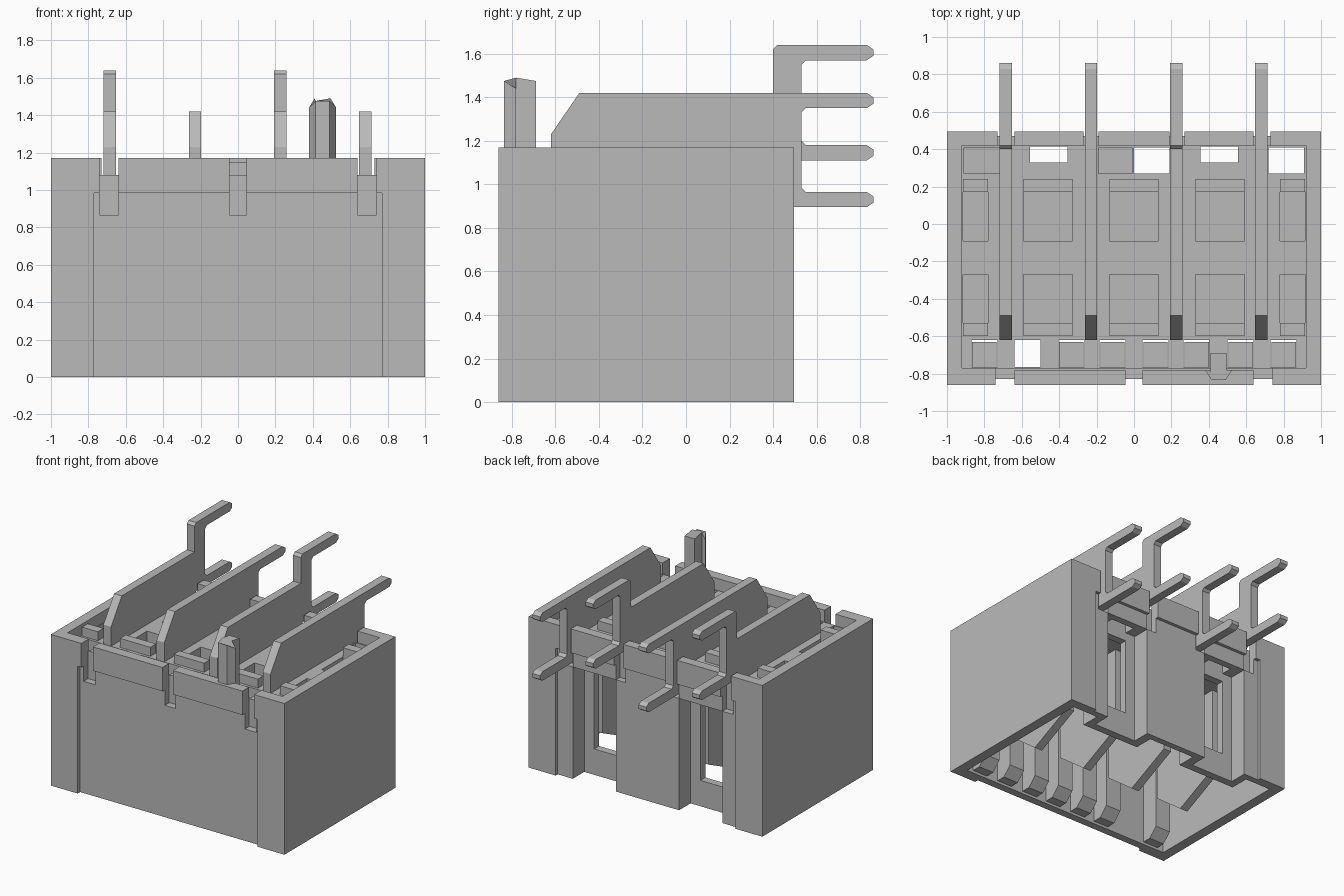
import bpy, bmesh

cube = bpy.data.objects.get("Cube")
if cube:
    bpy.data.objects.remove(cube, do_unlink=True)

grey = bpy.data.materials.new("plain grey")
grey.use_nodes = True
grey.diffuse_color = (0.49, 0.49, 0.49, 1)
grey.node_tree.nodes["Principled BSDF"].inputs["Base Color"].default_value = (0.49, 0.49, 0.49, 1)


def finish(name, bm):
    bmesh.ops.recalc_face_normals(bm, faces=bm.faces)
    me = bpy.data.meshes.new(name)
    bm.to_mesh(me)
    bm.free()
    me.materials.append(grey)
    ob = bpy.data.objects.new(name, me)
    bpy.context.collection.objects.link(ob)
    return ob


def boxes(name, items):
    """One object from boxes given as (x0, x1, y0, y1, z0, z1)."""
    bm = bmesh.new()
    for x0, x1, y0, y1, z0, z1 in items:
        vs = bmesh.ops.create_cube(bm, size=1)["verts"]
        for v in vs:
            v.co.x = x0 if v.co.x < 0 else x1
            v.co.y = y0 if v.co.y < 0 else y1
            v.co.z = z0 if v.co.z < 0 else z1
    return finish(name, bm)


def both(items):
    """Repeat boxes mirrored across x."""
    return items + [(-b, -a, c, d, e, f) for a, b, c, d, e, f in items]


def prism(name, points, place, vector):
    bm = bmesh.new()
    face = bm.faces.new([bm.verts.new(place(a, b)) for a, b in points])
    new = bmesh.ops.extrude_face_region(bm, geom=[face])["geom"]
    bmesh.ops.translate(bm, vec=vector, verts=[g for g in new if isinstance(g, bmesh.types.BMVert)])
    return finish(name, bm)


def cut(ob, items):
    cutter = boxes("cutter", items)
    cutter.hide_render = True
    mod = ob.modifiers.new("openings", 'BOOLEAN')
    mod.operation, mod.solver, mod.object = 'DIFFERENCE', 'EXACT', cutter
    bpy.context.view_layer.objects.active = ob
    bpy.ops.object.modifier_apply(modifier=mod.name)
    bpy.data.objects.remove(cutter, do_unlink=True)


F, B, H = -0.86, 0.495, 1.17      # front, back and height of the housing
LOW, DECK = 0.865, 1.08           # underside and top of the deck

# Side walls and corner columns
boxes("side_walls", both([(0.92, 1, F, B, 0, H)]))
boxes("corner_columns", both([
    (0.77, 0.92, F, -0.77, 0, H), (0.74, 0.77, F, -0.77, 0.985, H), (0.74, 0.77, -0.83, -0.77, LOW, 0.985),
    (0.77, 0.92, 0.42, B, 0, H), (0.73, 0.77, 0.42, B, 0.985, H), (0.73, 0.77, 0.42, 0.47, LOW, 0.985)]))

# Front wall with two upper plates, each with a raised band
boxes("front_panel", [(-0.77, 0.77, -0.83, -0.77, 0, LOW)])
boxes("front_upper_plates", both([
    (0.045, 0.64, -0.83, -0.78, LOW, 0.985), (0.045, 0.64, F, -0.78, 0.985, H)]))

# Back wall: centre block, recesses with windows, three upper plates
boxes("back_panel", both([(0.64, 0.77, 0.42, 0.47, 0, LOW), (0.64, 0.70, 0.27, 0.42, 0, LOW),
                          (0.20, 0.27, 0.27, 0.42, 0, LOW)]) + [(-0.27, 0.27, 0.42, 0.47, 0, LOW)])
recess = boxes("back_recess_walls", both([(0.27, 0.64, 0.27, 0.33, 0, LOW)]))
cut(recess, both([(0.355, 0.555, 0.2, 0.4, 0.2, 0.8)]))
boxes("back_upper_plates", [p for x0, x1 in ((-0.64, -0.27), (-0.19, 0.19), (0.27, 0.64))
                            for p in ((x0, x1, 0.42, 0.47, LOW, 0.985), (x0, x1, 0.42, B, 0.985, H))])

# Deck with slots and pockets
rib_x = (-0.80, -0.57, -0.335, -0.115, 0.115, 0.335, 0.57, 0.80)
holes = [(x - 0.07, x + 0.07, -0.765, -0.62, 0.5, 1.5) for x in rib_x]
holes += both([(0.355, 0.555, 0.33, 0.415, 0.5, 1.5)])
holes += [(0.0, 0.19, 0.27, 0.41, 0.5, 1.5), (0.72, 0.91, 0.27, 0.41, 0.5, 1.5),
          (-0.19, -0.01, 0.27, 0.41, 0.92, 1.5), (-0.91, -0.72, 0.27, 0.41, 0.92, 1.5)]
bays = [(-0.915, -0.78), (-0.59, -0.33), (-0.13, 0.13), (0.33, 0.59), (0.78, 0.915)]
for x0, x1 in bays:
    holes += [(x0, x1, y0, y0 + 0.26, 0.92, 1.5) for y0 in (-0.53, -0.09)]
deck = boxes("deck", [(-0.92, 0.92, -0.775, 0.42, LOW, DECK)])
cut(deck, holes)

# Raised bars beside the pockets
boxes("deck_bars", [(x0, x1, y0, y0 + 0.07, DECK, 1.15) for x0, x1 in bays for y0 in (-0.60, 0.17)])

# Ribs inside the front wall, one position left open
for x in rib_x:
    if x != -0.57:
        prism("front_rib", [(-0.77, 0.02), (-0.70, 0.02), (-0.63, 0.09), (-0.63, 0.95), (-0.77, 0.95)],
              lambda y, z: (x - 0.065, y, z), (0.13, 0, 0))

# Guide key on the front edge
key = prism("guide_key", [(0.38, -0.78), (0.415, -0.835), (0.49, -0.835), (0.525, -0.78),
                          (0.495, -0.78), (0.495, -0.69), (0.41, -0.69), (0.41, -0.78)],
            lambda x, y: (x, y, 1.0), (0, 0, 0.49))
for v in key.data.vertices:      # narrow the shoulders at the top
    if v.co.z > 1.4 and abs(v.co.x - 0.4525) > 0.06:
        v.co.z = 1.44
    elif v.co.z > 1.4 and (v.co.y < -0.8 or v.co.y > -0.7):
        v.co.z = 1.475


def tail(z):
    """Chamfered tail outline, going out along the bottom and back along the top."""
    return [(0.83, z), (0.86, z + 0.02), (0.86, z + 0.05), (0.83, z + 0.07)]


# Flat contacts: pointed lower blade, sloped upper front corner, two rear tails each
lower = [(-0.62, 0.87), (-0.52, 0.87), (-0.52, 0.24), (-0.26, 0.04), (0.10, 0.21), (0.10, 0.87)]
front = [(-0.49, 1.42), (-0.62, 1.23)]
straight = (lower + [(0.40, 0.87), (0.42, 0.895)] + tail(0.895) +
            [(0.55, 0.965), (0.53, 0.985), (0.53, 1.33), (0.55, 1.35)] + tail(1.35) + front)
raised = (lower + [(0.40, 0.87), (0.40, 1.09), (0.42, 1.11)] + tail(1.11) +
          [(0.55, 1.18), (0.53, 1.20), (0.53, 1.55), (0.55, 1.57)] + tail(1.57) +
          [(0.42, 1.64), (0.40, 1.62), (0.40, 1.42)] + front)
for x, outline in ((-0.685, raised), (-0.23, straight), (0.225, raised), (0.68, straight)):
    prism("contact_blade", outline, lambda y, z: (x - 0.033, y, z), (0.066, 0, 0))
